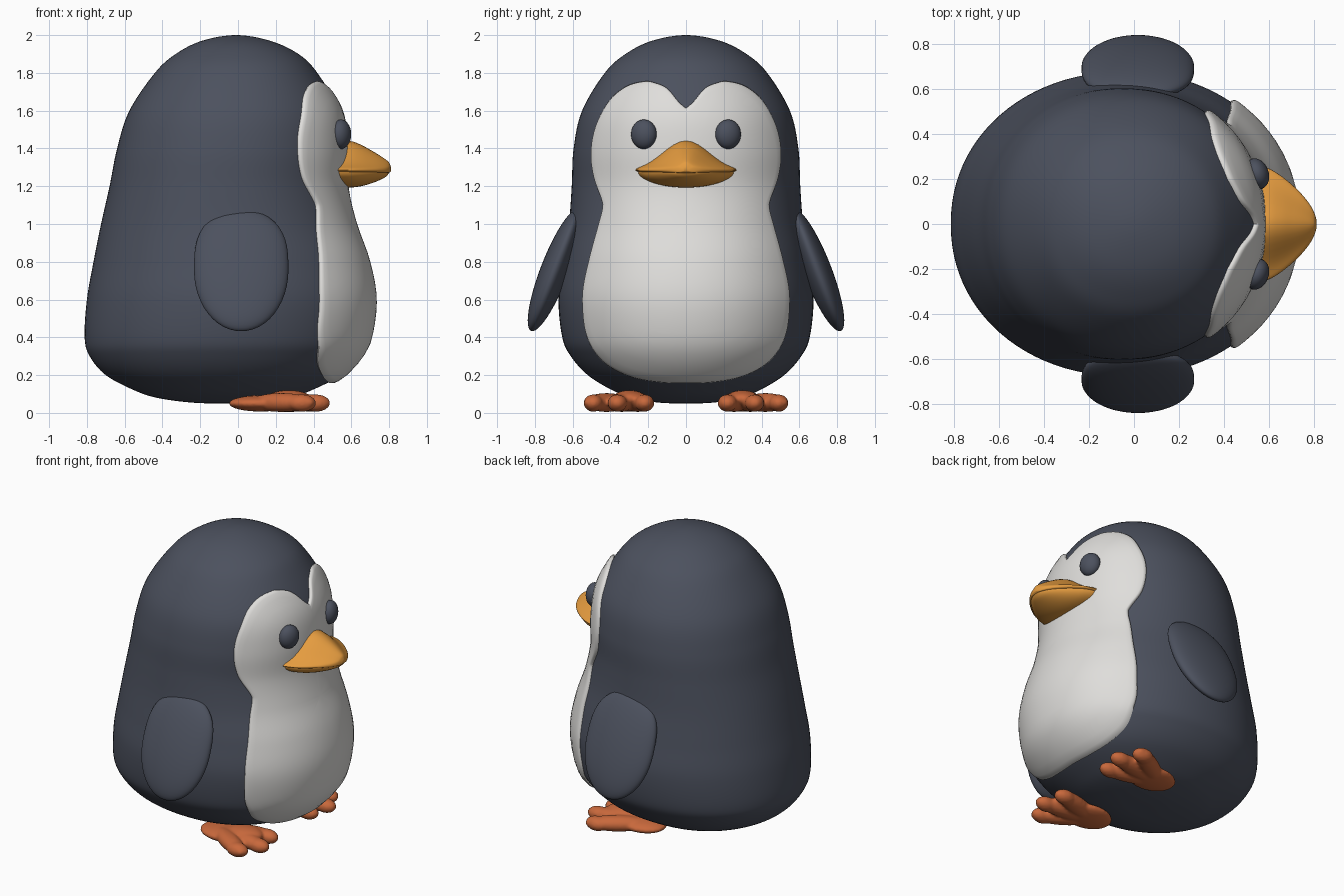
import bpy, bmesh, math
from mathutils import Vector, Matrix

if "Cube" in bpy.data.objects:
    bpy.data.objects.remove(bpy.data.objects["Cube"])


def material(name, rgb):
    m = bpy.data.materials.new(name)
    m.diffuse_color = (*rgb, 1)
    m.use_nodes = True
    m.node_tree.nodes["Principled BSDF"].inputs["Base Color"].default_value = m.diffuse_color
    return m


DARK = material("slate", (0.072, 0.082, 0.112))
WHITE = material("warm white", (0.74, 0.73, 0.71))
AMBER = material("amber", (0.78, 0.33, 0.05))
ORANGE = material("burnt orange", (0.58, 0.14, 0.045))


def finish(name, bm, mat, angle=40):
    bmesh.ops.recalc_face_normals(bm, faces=bm.faces)
    me = bpy.data.meshes.new(name)
    bm.to_mesh(me)
    bm.free()
    me.materials.append(mat)
    ob = bpy.data.objects.new(name, me)
    bpy.context.collection.objects.link(ob)
    bpy.ops.object.select_all(action='DESELECT')
    ob.select_set(True)
    bpy.context.view_layer.objects.active = ob
    bpy.ops.object.shade_smooth_by_angle(angle=math.radians(angle))
    return ob


def spline(pts, first, last, n):
    """Catmull-Rom through pts, with given phantom end points."""
    p = [Vector(q) for q in [first, *pts, last]]
    out = []
    for i in range(1, len(p) - 2):
        a, b, c, d = p[i - 1:i + 3]
        for k in range(n):
            t = k / n
            out.append(0.5 * (2 * b + (c - a) * t + (2 * a - 5 * b + 4 * c - d) * t * t
                              + (3 * b - a - 3 * c + d) * t ** 3))
    return out + [p[-2]]


def loft(bm, rings, cap=True, closed=True):
    vs = [[bm.verts.new(p) for p in r] for r in rings]
    n = len(vs[0])
    for a, b in zip(vs, vs[1:]):
        for i in range(n if closed else n - 1):
            j = (i + 1) % n
            bm.faces.new((a[i], a[j], b[j], b[i]))
    if cap:
        bm.faces.new(vs[0])
        bm.faces.new(vs[-1])
    return vs


def ellipsoid(bm, matrix, seg=32):
    return bmesh.ops.create_uvsphere(bm, u_segments=seg, v_segments=seg // 2,
                                     radius=1, matrix=matrix)["verts"]


# Body: rows of height, back x, front x, half width
ROWS = [(.05, -.08, -.08, 0), (.055, -.25, .10, .15), (.08, -.43, .27, .28),
        (.12, -.55, .39, .39), (.20, -.70, .545, .52), (.30, -.785, .64, .61),
        (.40, -.812, .69, .655), (.60, -.80, .715, .675), (.80, -.765, .68, .65),
        (1.0, -.725, .61, .62), (1.2, -.68, .565, .605), (1.4, -.64, .565, .595),
        (1.6, -.575, .535, .55), (1.8, -.44, .42, .43), (1.9, -.33, .32, .32),
        (1.97, -.19, .17, .18), (2.0, -.01, -.01, 0)]


def flip(r):
    return (r[0], r[2], r[1], -r[3])


ROWS4 = [Vector(r) for r in ROWS]
DENSE = spline(ROWS4, flip(ROWS[1]), flip(ROWS[-2]), 8)
POWER = 2.1


def oval(row, n=96):
    z, xb, xf, w = row
    pts = []
    for i in range(n):
        a = math.tau * i / n
        c, s = math.cos(a), math.sin(a)
        e = 2 / POWER
        pts.append(((xb + xf) / 2 + (xf - xb) / 2 * math.copysign(abs(c) ** e, c),
                    w * math.copysign(abs(s) ** e, s), z))
    return pts


bm = bmesh.new()
loft(bm, [oval(r) for r in DENSE[1:-1]])
finish("body", bm, DARK)


# White front: a thin raised skin following the body surface
def front_x(y, z):
    for a, b in zip(DENSE, DENSE[1:]):
        if a[0] <= z <= b[0]:
            r = a.lerp(b, (z - a[0]) / max(b[0] - a[0], 1e-6))
            k = max(0, 1 - abs(y / r[3]) ** POWER) ** (1 / POWER)
            return (r[1] + r[2]) / 2 + (r[2] - r[1]) / 2 * k
    return 0


def on_front(y, z, lift):
    e = 0.02
    n = Vector((1, -(front_x(y + e, z) - front_x(y - e, z)) / (2 * e),
                -(front_x(y, z + e) - front_x(y, z - e)) / (2 * e))).normalized()
    return Vector((front_x(y, z), y, z)) + n * lift


HALF = [(0, 1.61), (.04, 1.645), (.10, 1.715), (.17, 1.745), (.22, 1.75), (.31, 1.725),
        (.40, 1.65), (.47, 1.52), (.495, 1.38), (.48, 1.25), (.44, 1.13), (.435, 1.08),
        (.46, .98), (.50, .83), (.535, .67), (.54, .56), (.525, .43), (.48, .33),
        (.40, .25), (.28, .195), (.14, .17), (0, .165)]
half = spline([Vector(p) for p in HALF], (-.01, 1.61), (-.14, .17), 5)
outline = half + [Vector((-p.x, p.y)) for p in reversed(half[1:-1])]
mid = Vector((0, 1.0))
STEPS = [(k / 16, .02) for k in range(1, 16)] + [(.975, .02), (.99, .017), (1, .009), (1, -.02)]
bm = bmesh.new()
rings = []
for s, lift in STEPS:
    ring = [mid.lerp(p, s) for p in outline]
    rings.append([on_front(p.x, p.y, lift) for p in ring])
vs = loft(bm, rings, cap=False)
hub = bm.verts.new(on_front(mid.x, mid.y, .02))
for i, v in enumerate(vs[0]):
    bm.faces.new((v, vs[0][i - 1], hub))
finish("face_and_belly", bm, WHITE, 60)

# Eyes: flattened balls turned to follow the face
for side, label in ((1, "left"), (-1, "right")):
    bm = bmesh.new()
    ellipsoid(bm, Matrix.Translation((.545, side * .223, 1.475))
              @ Matrix.Rotation(side * .35, 4, 'Z') @ Matrix.Diagonal((.052, .07, .078, 1)))
    finish(label + "_eye", bm, DARK)

# Beak: sections of x, half width, top height, bottom depth
BEAK = [(.48, .27, .135, .075), (.54, .265, .137, .083), (.60, .245, .133, .085),
        (.65, .215, .115, .08), (.70, .175, .088, .068), (.75, .125, .058, .05),
        (.79, .07, .03, .03), (.81, .015, .008, .008)]
beak = spline([Vector(b) for b in BEAK], BEAK[0], (.812, -.03, 0, 0), 5)
T = [math.sin(math.pi * (k / 24 - .5)) for k in range(25)]
upper, lower = [], []
for x, w, h, d in beak:
    lip = min(.02, h)
    upper.append([(x, w * t, 1.285 + h * (.5 + .5 * math.cos(math.pi * t))
                   + lip * (1 - t ** 8) ** .5) for t in T]
                 + [(x, w * t, 1.285 - lip * .7 * (1 - t ** 8) ** .5) for t in T[-2:0:-1]])
    x2, w2 = x - .01, w * .96
    lower.append([(x2, w2 * t, 1.278) for t in T]
                 + [(x2, w2 * t, 1.278 - d * max(0, 1 - t * t) ** .5) for t in T[-2:0:-1]])
for name, rings in (("upper_beak", upper), ("lower_beak", lower)):
    bm = bmesh.new()
    loft(bm, rings)
    finish(name, bm, AMBER, 50)

# Flippers: flat ovals, blunter at the shoulder, leaning out
for side, label in ((1, "left"), (-1, "right")):
    bm = bmesh.new()
    for v in ellipsoid(bm, Matrix.Identity(4), 48):
        t = min(v.co.z, .999)
        if t > 0:
            v.co.x *= math.sqrt((1 - t ** 3) / (1 - t * t))
    bm.transform(Matrix.Translation((.017, side * .695, .755))
                 @ Matrix.Rotation(side * .37, 4, 'X') @ Matrix.Diagonal((.25, .075, .345, 1)))
    finish(label + "_flipper", bm, DARK)

# Feet: a heel and three splayed toes fused together
TIPS = [(.40, .53), (.49, .375), (.45, .20)]
for side, label in ((1, "left"), (-1, "right")):
    bm = bmesh.new()
    ellipsoid(bm, Matrix.Translation((.12, side * .31, .05)) @ Matrix.Diagonal((.17, .125, .043, 1)))
    for x, y in TIPS:
        a, b = Vector((.06, .31)), Vector((x, y))
        d = b - a
        c = (a + b) / 2
        ellipsoid(bm, Matrix.Translation((c.x, side * c.y, .055))
                  @ Matrix.Rotation(side * math.atan2(d.y, d.x), 4, 'Z')
                  @ Matrix.Diagonal((d.length / 2, .062, .05, 1)))
        k = a.lerp(b, .82)
        ellipsoid(bm, Matrix.Translation((k.x, side * k.y, .052))
                  @ Matrix.Diagonal((.075, .052, .046, 1)))
    ellipsoid(bm, Matrix.Translation((.27, side * .30, .075)) @ Matrix.Diagonal((.12, .09, .045, 1)))
    ob = finish(label + "_foot", bm, ORANGE, 180)
    m = ob.modifiers.new("fuse", 'REMESH')
    m.mode = 'VOXEL'
    m.voxel_size = .01
    m.use_smooth_shade = True
    s = ob.modifiers.new("soften", 'SMOOTH')
    s.factor = .5
    s.iterations = 4
